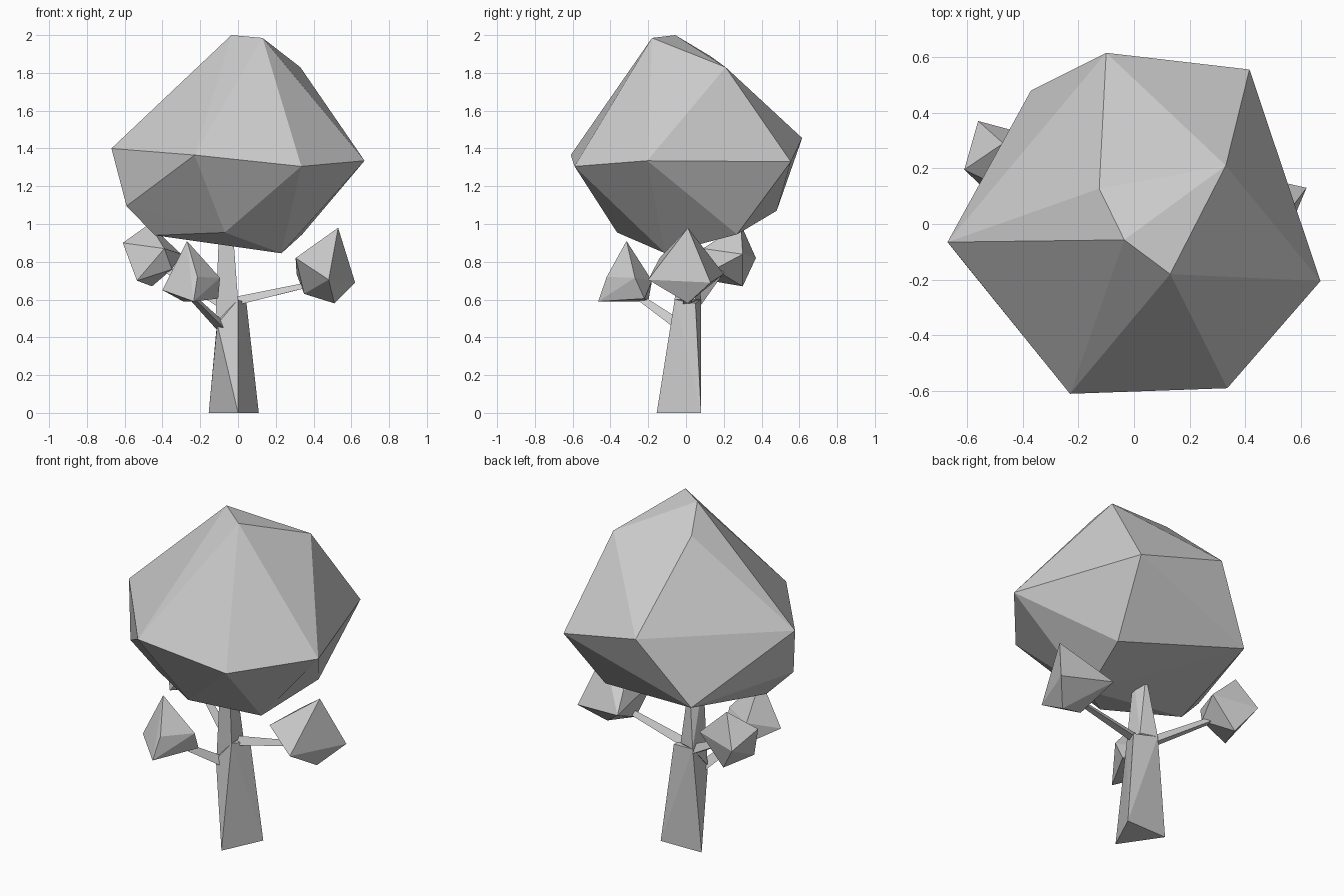
import bpy, bmesh
from mathutils import Vector, Matrix

if "Cube" in bpy.data.objects:
    bpy.data.objects.remove(bpy.data.objects["Cube"])


def finish(name, bm):
    bmesh.ops.recalc_face_normals(bm, faces=bm.faces)
    mesh = bpy.data.meshes.new(name)
    bm.to_mesh(mesh)
    bm.free()
    obj = bpy.data.objects.new(name, mesh)
    bpy.context.collection.objects.link(obj)
    return obj


def faceted(name, corners):
    """Flat-faced solid wrapped around a few corner points."""
    bm = bmesh.new()
    for c in corners:
        bm.verts.new(c)
    bmesh.ops.convex_hull(bm, input=bm.verts)
    loose = [v for v in bm.verts if not v.link_faces]
    bmesh.ops.delete(bm, geom=loose, context='VERTS')
    return finish(name, bm)


def branch(name, start, end, r1, r2):
    """Tapered three-sided limb between two points."""
    a, b = Vector(start), Vector(end)
    d = b - a
    mat = Matrix.Translation((a + b) / 2) @ d.to_track_quat('Z', 'Y').to_matrix().to_4x4()
    bm = bmesh.new()
    bmesh.ops.create_cone(bm, cap_ends=True, segments=3, radius1=r1, radius2=r2,
                          depth=d.length, matrix=mat)
    return finish(name, bm)


# Main crown: peak, upper shoulder, widest belt, underside
faceted("main_crown", [
    (-.035, -.057, 2.0), (.13, -.18, 1.985), (.33, .21, 1.83), (-.125, .127, 1.89),
    (-.67, -.065, 1.40), (-.23, -.61, 1.365), (.335, -.59, 1.305),
    (.67, -.205, 1.335), (.415, .555, 1.33), (-.10, .615, 1.455),
    (-.37, .48, 1.07), (-.59, -.165, 1.095), (-.44, -.125, .94),
    (-.07, -.365, .955), (.23, -.11, .845), (.34, .27, .945)])

# Small side crowns
faceted("right_crown", [
    (.53, .01, .98), (.305, -.14, .82), (.34, .1, .84), (.62, .13, .69),
    (.48, -.2, .705), (.31, .2, .735), (.35, -.03, .63), (.51, .01, .58)])
faceted("front_crown", [
    (-.27, -.315, .91), (-.40, -.32, .65), (-.215, -.42, .72), (-.095, -.27, .715),
    (-.27, -.18, .70), (-.235, -.465, .59), (-.105, -.22, .605), (-.29, -.2, .59)])
faceted("back_left_crown", [
    (-.47, .29, 1.0), (-.61, .195, .90), (-.56, .37, .82), (-.30, .30, .84),
    (-.39, .09, .87), (-.535, .125, .70), (-.35, .15, .76), (-.455, .30, .67)])

# Three-sided trunk flaring to the ground, with a thinner upper stem
faceted("trunk", [
    (0, -.155, 0), (.11, .08, 0), (-.155, .075, 0),
    (-.11, -.05, .47), (0, -.06, .60), (.045, .05, .58), (-.1, .08, .60)])
faceted("upper_trunk", [
    (-.12, -.03, .47), (0, -.06, .60), (.0, .05, .60), (-.1, .08, .60),
    (-.1, -.02, .98), (-.03, -.04, 1.0), (-.05, .04, .98)])

# Branches carrying the side crowns
branch("right_branch", (-.01, .01, .585), (.40, .0, .68), .03, .017)
branch("front_branch", (-.08, -.02, .45), (-.27, -.29, .64), .033, .017)
branch("back_left_branch", (-.06, .03, .56), (-.45, .22, .80), .035, .018)
